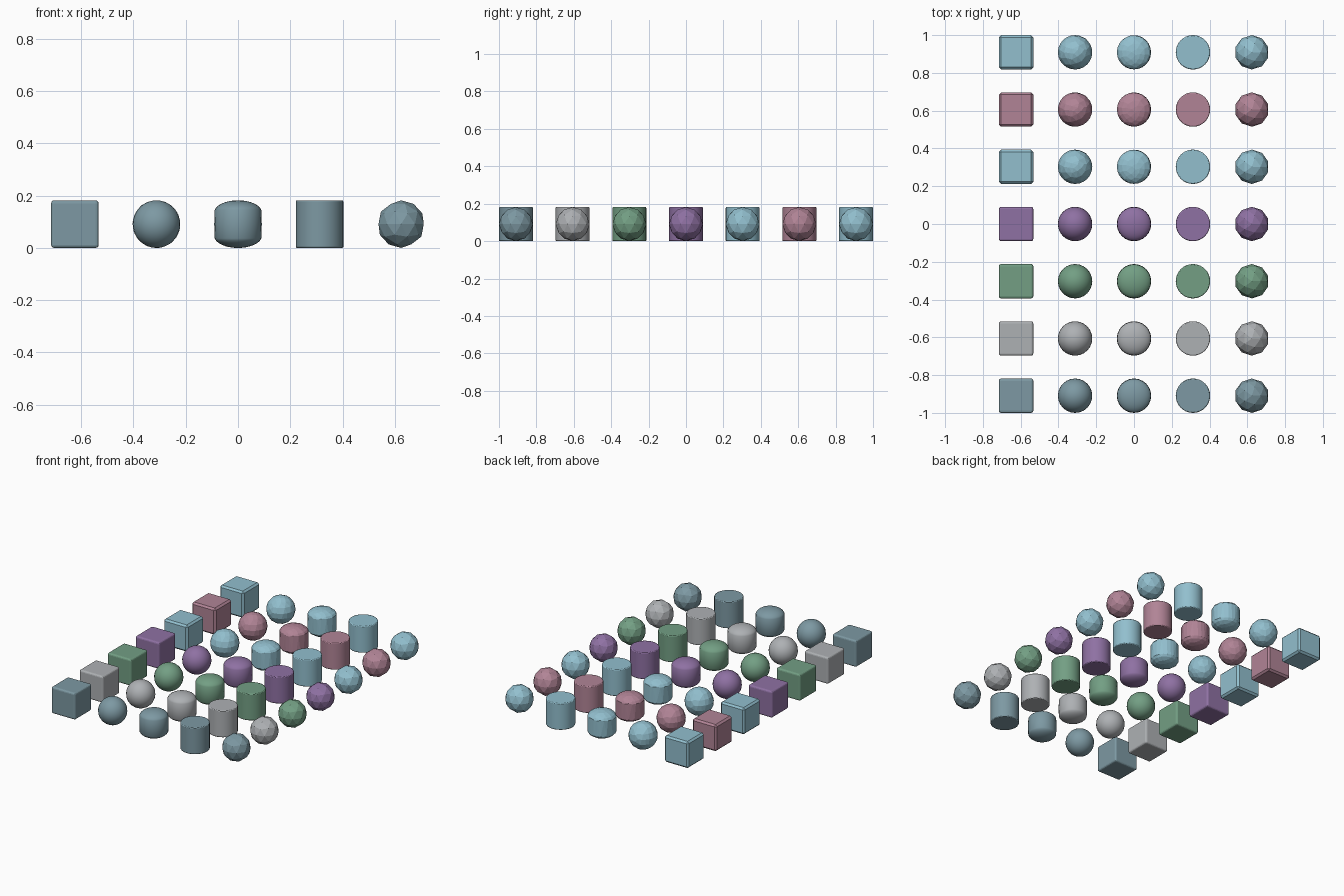
import bpy, math

if "Cube" in bpy.data.objects:
    bpy.data.objects.remove(bpy.data.objects["Cube"])

SIZE = 0.182
R = SIZE / 2
STEP_X, STEP_Y = 0.312, 0.303


def material(name, srgb):
    m = bpy.data.materials.new(name)
    m.diffuse_color = [((c / 255 + 0.055) / 1.055) ** 2.4 for c in srgb] + [1]
    m.use_nodes = True
    m.node_tree.nodes["Principled BSDF"].inputs["Base Color"].default_value = m.diffuse_color
    return m


slate = material("slate", (125, 153, 163))
grey = material("grey", (174, 177, 180))
green = material("green", (115, 159, 132))
purple = material("purple", (143, 113, 163))
sky = material("light_blue", (146, 191, 206))
pink = material("dusty_pink", (177, 132, 150))


def modify(obj, kind, **settings):
    mod = obj.modifiers.new(kind.title(), kind)
    for key, value in settings.items():
        setattr(mod, key, value)


def finish(name, mat, smooth=True):
    obj = bpy.context.object
    obj.name = name
    obj.data.materials.append(mat)
    if smooth:
        bpy.ops.object.shade_smooth_by_angle(angle=math.radians(35))
    return obj


def box(loc, mat, rough):
    bpy.ops.mesh.primitive_cube_add(size=SIZE, location=loc)
    obj = finish("rounded_box", mat, False)
    modify(obj, 'BEVEL', width=0.012, segments=1 if rough else 3)


def ball(loc, mat, rough, straight=0.0, name="ball"):
    # Sphere, or a squat capsule when a straight middle is given
    bpy.ops.mesh.primitive_uv_sphere_add(segments=24, ring_count=16, radius=R, location=loc)
    obj = bpy.context.object
    if straight:
        for v in obj.data.vertices:
            z = v.co.z
            if abs(z) < 1e-5:
                v.co.z = 0
            else:
                v.co.z = z * (1 - straight) + math.copysign(R * straight, z)
    finish(name, mat, not rough)
    if rough:
        modify(obj, 'DECIMATE', ratio=0.3)


def capsule(loc, mat, rough):
    ball(loc, mat, rough, 0.5, "capsule")


def cylinder(loc, mat, rough):
    bpy.ops.mesh.primitive_cylinder_add(vertices=32, radius=R, depth=SIZE, location=loc)
    obj = finish("cylinder", mat)
    modify(obj, 'BEVEL', width=0.005, segments=2, limit_method='ANGLE')


def faceted_ball(loc, mat, rough):
    bpy.ops.mesh.primitive_ico_sphere_add(subdivisions=2, radius=R, location=loc)
    finish("faceted_ball", mat, False)


# Rows of colour from front to back, columns of shape from left to right
for row, mat in enumerate([slate, grey, green, purple, sky, pink, sky]):
    for col, build in enumerate([box, ball, capsule, cylinder, faceted_ball]):
        build(((col - 2) * STEP_X, (row - 3) * STEP_Y, R), mat, row > 3)
